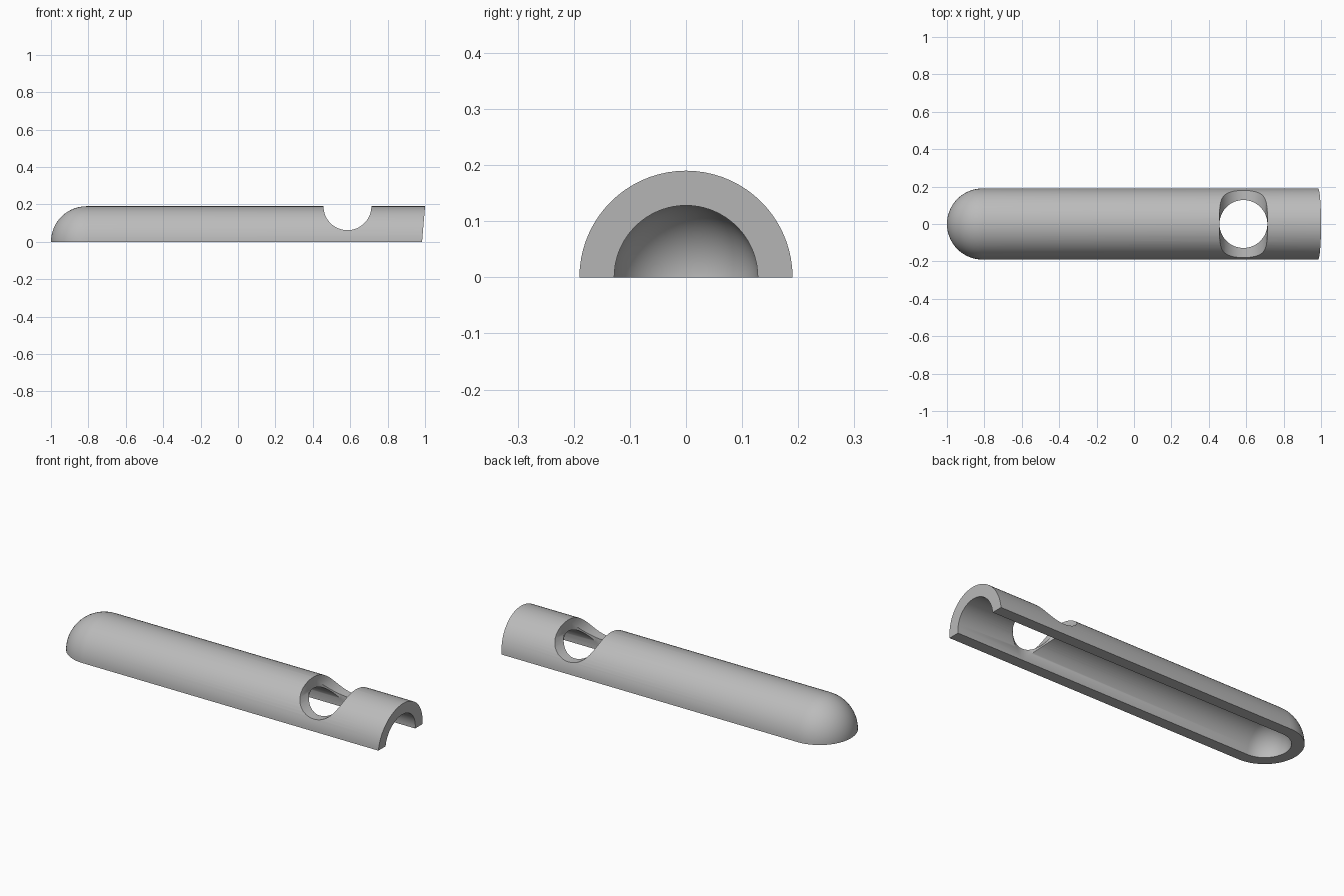
import bpy
import bmesh
from math import pi, sin, cos, radians
from mathutils import Matrix, Vector

OUTER, INNER = 0.19, 0.128
DOME_X, END_X, SLANT = -0.81, 0.984, 0.085
HOLE_X = 0.585

cube = bpy.data.objects.get("Cube")
if cube:
    bpy.data.objects.remove(cube, do_unlink=True)

grey = bpy.data.materials.new("plain_grey")
grey.use_nodes = True
colour = (0.5, 0.5, 0.5, 1)
grey.diffuse_color = colour
grey.node_tree.nodes["Principled BSDF"].inputs["Base Color"].default_value = colour


def make_object(name, bm):
    mesh = bpy.data.meshes.new(name)
    bm.to_mesh(mesh)
    bm.free()
    obj = bpy.data.objects.new(name, mesh)
    bpy.context.collection.objects.link(obj)
    mesh.materials.append(grey)
    return obj


def dome_arc(radius, steps=14):
    """Quarter arc from the pole on the axis to the tube wall."""
    angles = [pi / 2 * i / steps for i in range(steps + 1)]
    return [(DOME_X - radius * cos(a), radius * sin(a)) for a in angles]


# Half tube: outer and inner wall profile swept half a turn about x
profile = dome_arc(OUTER) + [(END_X, OUTER), (END_X, INNER)] + dome_arc(INNER)[::-1]
bm = bmesh.new()
verts = [bm.verts.new((x, r, 0)) for x, r in profile]
edges = [bm.edges.new(pair) for pair in zip(verts, verts[1:])]
bmesh.ops.spin(bm, geom=verts + edges, cent=(0, 0, 0), axis=(1, 0, 0),
               angle=pi, steps=36)
bmesh.ops.remove_doubles(bm, verts=bm.verts[:], dist=0.0001)

# Slightly slanted open end
for v in bm.verts:
    if v.co.x > END_X - 0.001:
        v.co.x += SLANT * v.co.z

# Flat underside rim
rim = [e for e in bm.edges if e.is_boundary]
bmesh.ops.holes_fill(bm, edges=rim, sides=0)
bmesh.ops.recalc_face_normals(bm, faces=bm.faces[:])
body = make_object("half_tube_body", bm)

# Cross notch and round vertical opening
cuts = [("notch_cutter", Matrix.Translation((HOLE_X, 0, OUTER)) @ Matrix.Rotation(pi / 2, 4, "X")),
        ("opening_cutter", Matrix.Translation((HOLE_X, 0, 0)))]
cutters = []
for name, placement in cuts:
    bm = bmesh.new()
    bmesh.ops.create_cone(bm, cap_ends=True, segments=64, radius1=INNER,
                          radius2=INNER, depth=1, matrix=placement)
    cutter = make_object(name, bm)
    cutter.hide_render = True
    cutters.append(cutter)
    cut = body.modifiers.new(name, "BOOLEAN")
    cut.operation = "DIFFERENCE"
    cut.solver = "EXACT"
    cut.object = cutter

bpy.ops.object.select_all(action="DESELECT")
body.select_set(True)
bpy.context.view_layer.objects.active = body
for modifier in list(body.modifiers):
    bpy.ops.object.modifier_apply(modifier=modifier.name)
for cutter in cutters:
    bpy.data.objects.remove(cutter, do_unlink=True)

bpy.ops.object.shade_smooth_by_angle(angle=radians(30))
